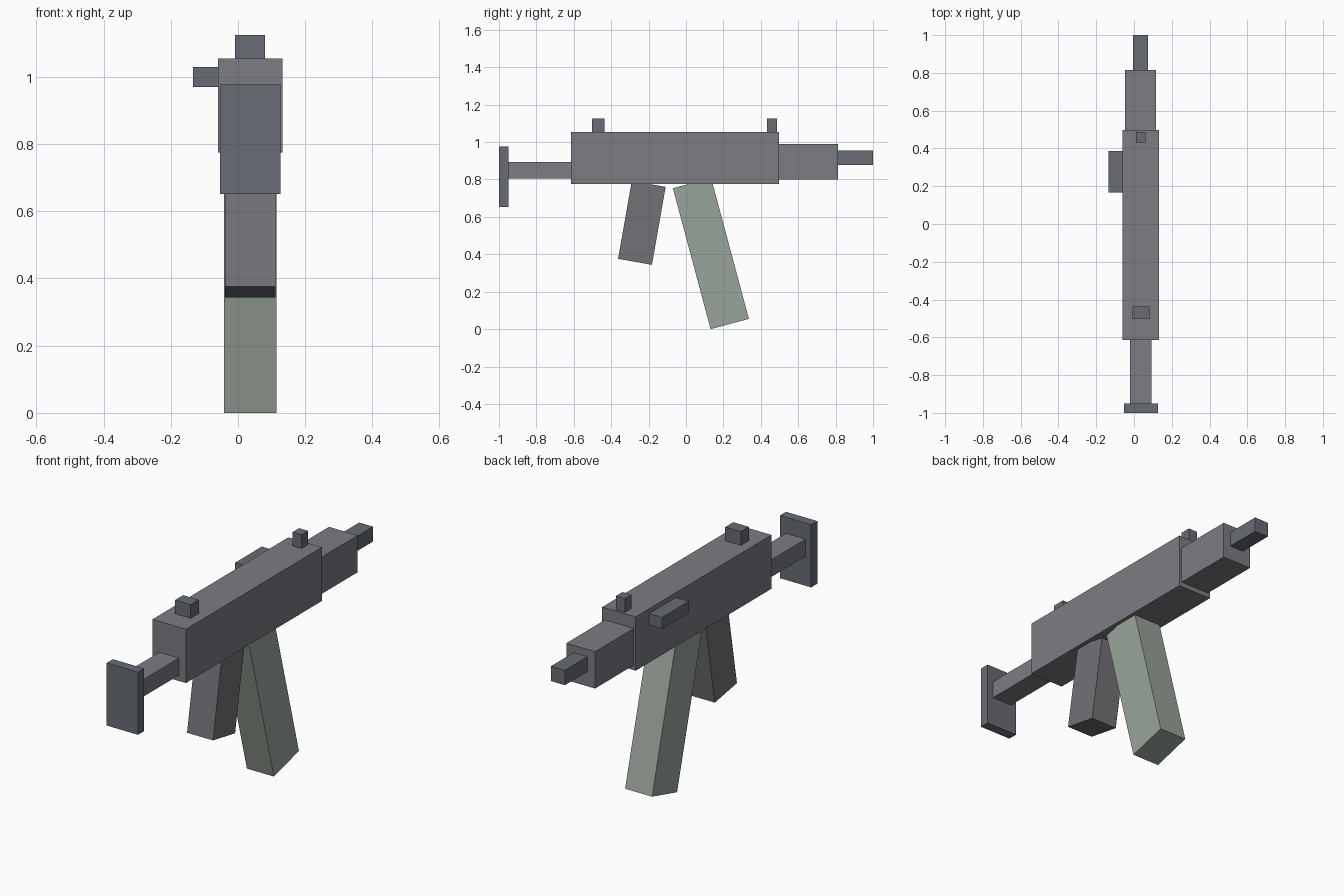
import bpy
from math import radians
from mathutils import Vector

if "Cube" in bpy.data.objects:
    bpy.data.objects.remove(bpy.data.objects["Cube"])


def paint(name, r, g, b):
    mat = bpy.data.materials.new(name)
    mat.diffuse_color = (r, g, b, 1)
    mat.use_nodes = True
    mat.node_tree.nodes["Principled BSDF"].inputs["Base Color"].default_value = mat.diffuse_color
    return mat


def block(name, mat, lo, hi, tilt=0):
    """Box between two corners, tilted about its own centre around x."""
    lo, hi = Vector(lo), Vector(hi)
    bpy.ops.mesh.primitive_cube_add(size=1, location=(lo + hi) / 2)
    obj = bpy.context.object
    obj.name = name
    obj.scale = hi - lo
    bpy.ops.object.transform_apply(location=False, rotation=False, scale=True)
    obj.rotation_euler.x = radians(tilt)
    obj.data.materials.append(mat)


steel = paint("steel", 0.20, 0.20, 0.225)
dark_steel = paint("dark_steel", 0.14, 0.15, 0.175)
grip_grey = paint("grip_grey", 0.17, 0.17, 0.185)
green = paint("magazine_green", 0.32, 0.375, 0.325)

# Main body and barrel
block("receiver", steel, (-0.06, -0.615, 0.775), (0.132, 0.498, 1.054))
block("handguard", steel, (-0.048, 0.498, 0.80), (0.117, 0.814, 0.991))
block("barrel", dark_steel, (-0.005, 0.814, 0.877), (0.075, 1.0, 0.954))

# Shoulder stock
block("stock_rod", steel, (-0.021, -0.95, 0.805), (0.092, -0.615, 0.894))
block("butt_plate", dark_steel, (-0.053, -1.0, 0.652), (0.126, -0.95, 0.977))

# Sights and side lever
block("rear_sight", dark_steel, (-0.009, -0.503, 1.054), (0.081, -0.437, 1.125))
block("front_sight", dark_steel, (0.01, 0.432, 1.054), (0.062, 0.486, 1.125))
block("side_lever", dark_steel, (-0.134, 0.168, 0.97), (-0.06, 0.387, 1.029))

# Tilted grip and magazine, tops sunk into the body
block("grip", grip_grey, (-0.038, -0.328, 0.3565), (0.111, -0.144, 0.7795), -10)
block("magazine", green, (-0.041, 0.027, 0.014), (0.114, 0.239, 0.794), 15)
